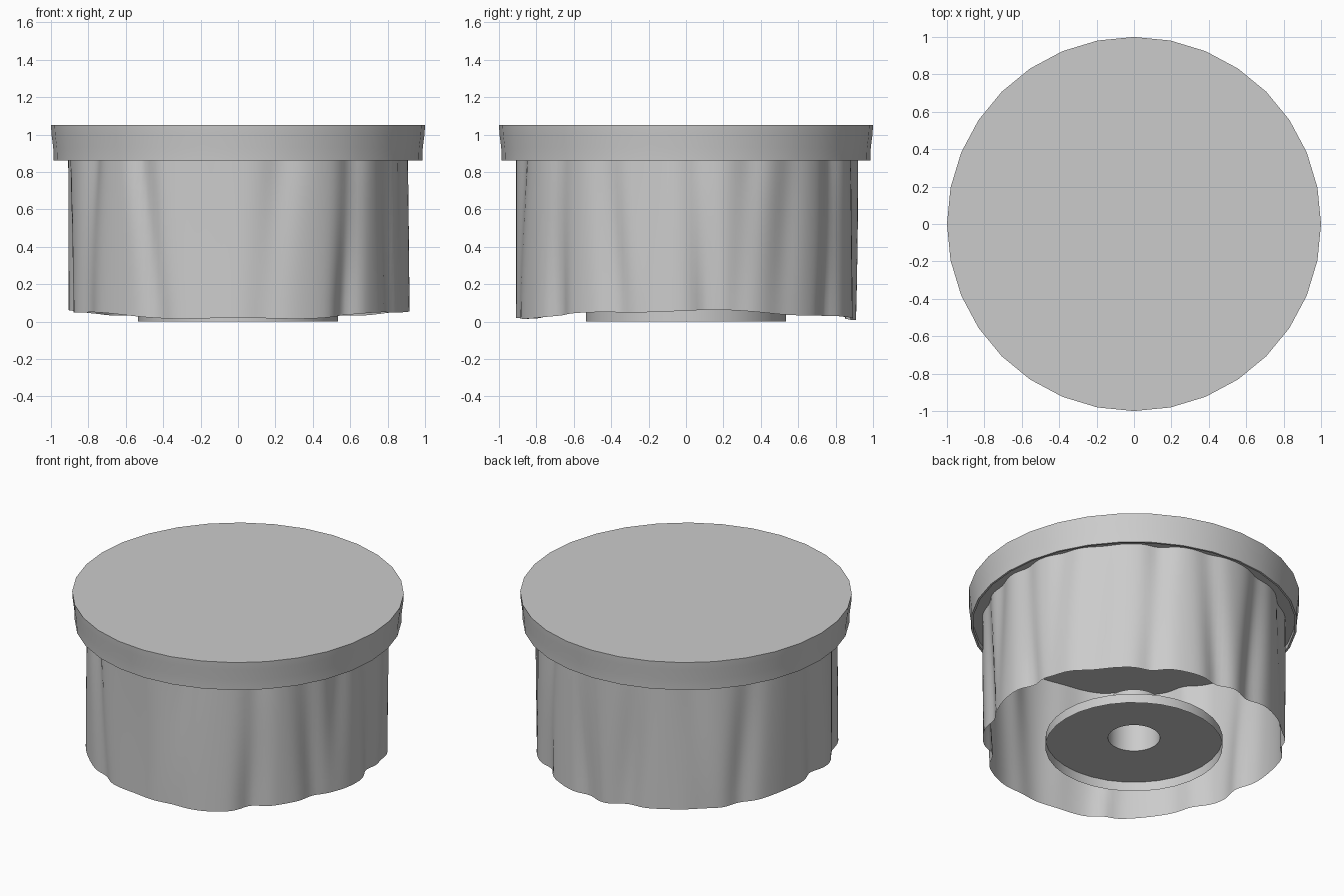
import bpy, math

if "Cube" in bpy.data.objects:
    bpy.data.objects.remove(bpy.data.objects["Cube"])

SIDES = 32


def make_object(name, verts, faces, smooth_angle=30):
    mesh = bpy.data.meshes.new(name)
    mesh.from_pydata(verts, [], faces)
    mesh.update()
    obj = bpy.data.objects.new(name, mesh)
    bpy.context.collection.objects.link(obj)
    bpy.ops.object.select_all(action='DESELECT')
    obj.select_set(True)
    bpy.context.view_layer.objects.active = obj
    bpy.ops.object.shade_smooth_by_angle(angle=math.radians(smooth_angle))
    return obj


def lathe(name, profile, cap_start=False, cap_end=False):
    """Spin a (radius, z) profile, listed bottom to top on the outside."""
    verts = [(r * math.cos(2 * math.pi * i / SIDES), r * math.sin(2 * math.pi * i / SIDES), z)
             for r, z in profile for i in range(SIDES)]
    faces = []
    for k in range(len(profile) - 1):
        for i in range(SIDES):
            j = (i + 1) % SIDES
            faces.append((k * SIDES + i, k * SIDES + j, (k + 1) * SIDES + j, (k + 1) * SIDES + i))
    if cap_start:
        faces.append(tuple(reversed(range(SIDES))))
    if cap_end:
        n = (len(profile) - 1) * SIDES
        faces.append(tuple(range(n, n + SIDES)))
    return make_object(name, verts, faces)


# Table top with slightly tapered rim and recessed underside
lathe("table_top", [(0.972, 0.89), (0.972, 0.86), (0.985, 0.86), (0.988, 0.93),
                    (0.997, 1.0), (1.0, 1.05)], cap_start=True, cap_end=True)

# Hollow foot with a short central socket
lathe("pedestal_foot", [(0.535, 0.0), (0.535, 0.062), (0.157, 0.062), (0.157, 0.31)],
      cap_end=True)

# Fold creases: angle in degrees, width, depth, sideways drift towards the hem
FOLDS = [(4, 5, 0.05, 3), (22, 5, 0.025, -5), (38, 6, 0.02, -4), (60, 5, 0.05, -3),
         (80, 5, 0.04, 4), (106, 6, 0.045, -5), (128, 6, 0.025, 4), (150, 5, 0.035, -4),
         (181, 6, 0.045, 4), (210, 6, 0.05, -3), (235, 4, 0.04, 7), (258, 7, 0.015, 3),
         (285, 6, 0.03, -6), (312, 5, 0.055, -2), (332, 5, 0.035, 4), (347, 5, 0.02, -3)]


def skirt_radius(deg, t):
    r = 0.915 + 0.006 * math.sin(math.radians(5 * deg + 60 * t))
    for centre, width, depth, drift in FOLDS:
        d = (deg - centre - drift * t + 180) % 360 - 180
        r -= depth * (0.75 + 0.25 * math.sin(3 * t + centre)) * math.exp(-(d / width) ** 2)
    return r


# Draped cloth skirt, one thin sheet with an uneven hem
N, ROWS = 192, 10
verts, faces = [], []
for k in range(ROWS + 1):
    t = 1 - k / ROWS
    for i in range(N):
        deg = 360 * i / N
        a = math.radians(deg)
        hem = 0.036 + 0.022 * math.cos(2 * a) + 0.006 * math.sin(7 * a)
        r = skirt_radius(deg, t)
        verts.append((r * math.cos(a), r * math.sin(a), hem + (0.89 - hem) * (1 - t)))
for k in range(ROWS):
    for i in range(N):
        j = (i + 1) % N
        faces.append((k * N + i, k * N + j, (k + 1) * N + j, (k + 1) * N + i))
make_object("cloth_skirt", verts, faces, 50)
